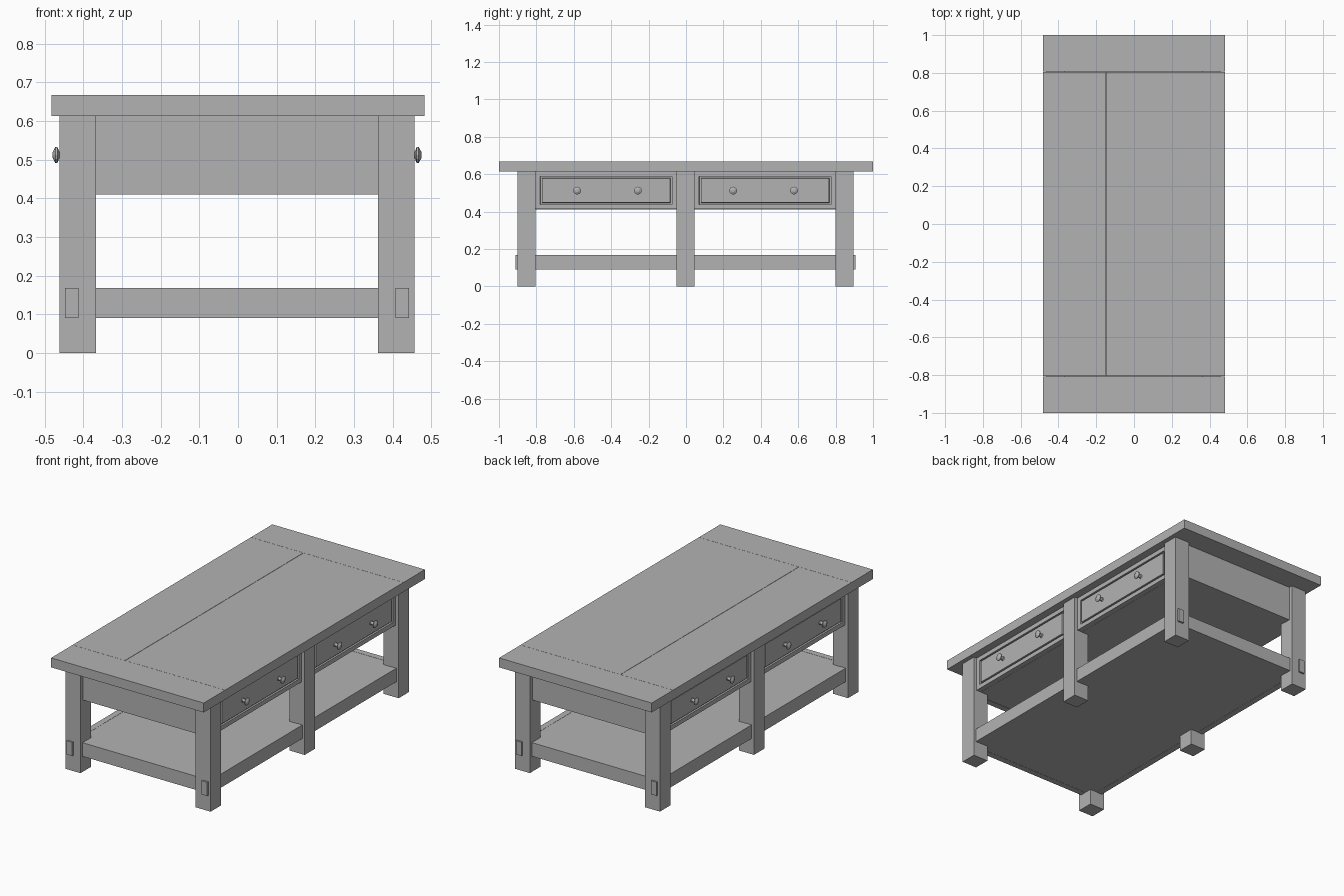
import bpy, bmesh, math
from mathutils import Matrix, Vector

if "Cube" in bpy.data.objects:
    bpy.data.objects.remove(bpy.data.objects["Cube"], do_unlink=True)

grey = bpy.data.materials.new("plain grey")
grey.use_nodes = True
colour = (0.45, 0.45, 0.45, 1)
grey.diffuse_color = colour
grey.node_tree.nodes["Principled BSDF"].inputs["Base Color"].default_value = colour

OX = OY = -0.0025          # the base sits slightly off the top's centre
LEG = 0.0475               # half width of a leg
LEG_X, LEG_Y = 0.412, 0.85
TOP_Z = 0.613


def finish(name, bm):
    mesh = bpy.data.meshes.new(name)
    bmesh.ops.recalc_face_normals(bm, faces=bm.faces)
    bm.to_mesh(mesh)
    bm.free()
    mesh.materials.append(grey)
    obj = bpy.data.objects.new(name, mesh)
    bpy.context.collection.objects.link(obj)
    return obj


def box_mesh(x, y, z):
    """Box from (low, high) ranges."""
    bm = bmesh.new()
    bmesh.ops.create_cube(bm, size=1)
    size = [b - a for a, b in (x, y, z)]
    centre = Vector([(a + b) / 2 for a, b in (x, y, z)])
    bmesh.ops.transform(bm, matrix=Matrix.Translation(centre) @ Matrix.Diagonal((*size, 1)), verts=bm.verts)
    return bm


def box(name, x, y, z):
    return finish(name, box_mesh(x, y, z))


def span(centre, half):
    return (centre - half, centre + half)


# Table top: two long boards between two end boards, with hairline seams
gap = 0.001
top_z = (TOP_Z, 0.667)
end_y, seam_x, half_w = 0.807, -0.15, 0.483
box("top_narrow_board", (-half_w, seam_x - gap), span(0, end_y - gap), top_z)
box("top_wide_board", (seam_x + gap, half_w), span(0, end_y - gap), top_z)
box("top_front_end_board", (-half_w, half_w), (-1, -end_y), top_z)
box("top_back_end_board", (-half_w, half_w), (end_y, 1), top_z)

# Drawer case floor and lower shelf
box("case_floor", span(OX, 0.41), span(OY, 0.86), (0.412, 0.427))
box("lower_shelf", span(OX, 0.412), span(OY, 0.85), (0.091, 0.167))

# End aprons and end rails
for label, s in (("front", -1), ("back", 1)):
    for part, z, outer in (("apron", (0.41, TOP_Z), 0.875), ("rail", (0.09, 0.168), 0.88)):
        box(f"{label}_{part}", span(OX, LEG_X - LEG), span(OY + s * (outer - 0.0175), 0.0175), z)


def drawer(name, s, y):
    """Side panel with a grooved outline around the drawer front."""
    bm = box_mesh(sorted((OX + s * 0.40, OX + s * 0.44)), y, (0.413, TOP_Z))
    bm.normal_update()
    face = max(bm.faces, key=lambda f: f.normal.x * s)
    for thickness, depth in ((0.025, 0), (0.001, -0.01), (0.008, 0), (0.001, 0.01)):
        bmesh.ops.inset_region(bm, faces=[face], thickness=thickness, depth=depth, use_even_offset=True)
    finish(name, bm)


def knob(name, s, y):
    """Small turned knob, spun round the x axis."""
    profile = [(0.438, 0.014), (0.444, 0.009), (0.460, 0.009),
               (0.465, 0.021), (0.470, 0.021), (0.477, 0.008)]
    bm = bmesh.new()
    sides = 12
    rings = []
    for x, r in profile:
        rings.append([bm.verts.new((OX + s * x, y + r * math.cos(math.tau * i / sides),
                                    0.512 + r * math.sin(math.tau * i / sides))) for i in range(sides)])
    for a, b in zip(rings, rings[1:]):
        for i in range(sides):
            j = (i + 1) % sides
            bm.faces.new((a[i], a[j], b[j], b[i]))
    bm.faces.new(rings[0])
    bm.faces.new(rings[-1])
    finish(name, bm)


# Both long sides: legs, through rail, drawers and knobs
for side, s in (("right", -1), ("left", 1)):
    for place, y in (("front", -LEG_Y), ("middle", 0), ("back", LEG_Y)):
        box(f"{side}_{place}_leg", span(OX + s * LEG_X, LEG), span(OY + y, LEG), (0, TOP_Z))
    box(f"{side}_through_rail", span(OX + s * 0.4275, 0.0175), span(OY, 0.908), (0.09, 0.168))
    for place, t in (("front", -1), ("back", 1)):
        y = sorted((OY + t * LEG, OY + t * (LEG_Y - LEG)))
        drawer(f"{side}_{place}_drawer", s, y)
        for n, offset in enumerate((0.255, 0.58), 1):
            knob(f"{side}_{place}_knob_{n}", s, OY + t * offset)
